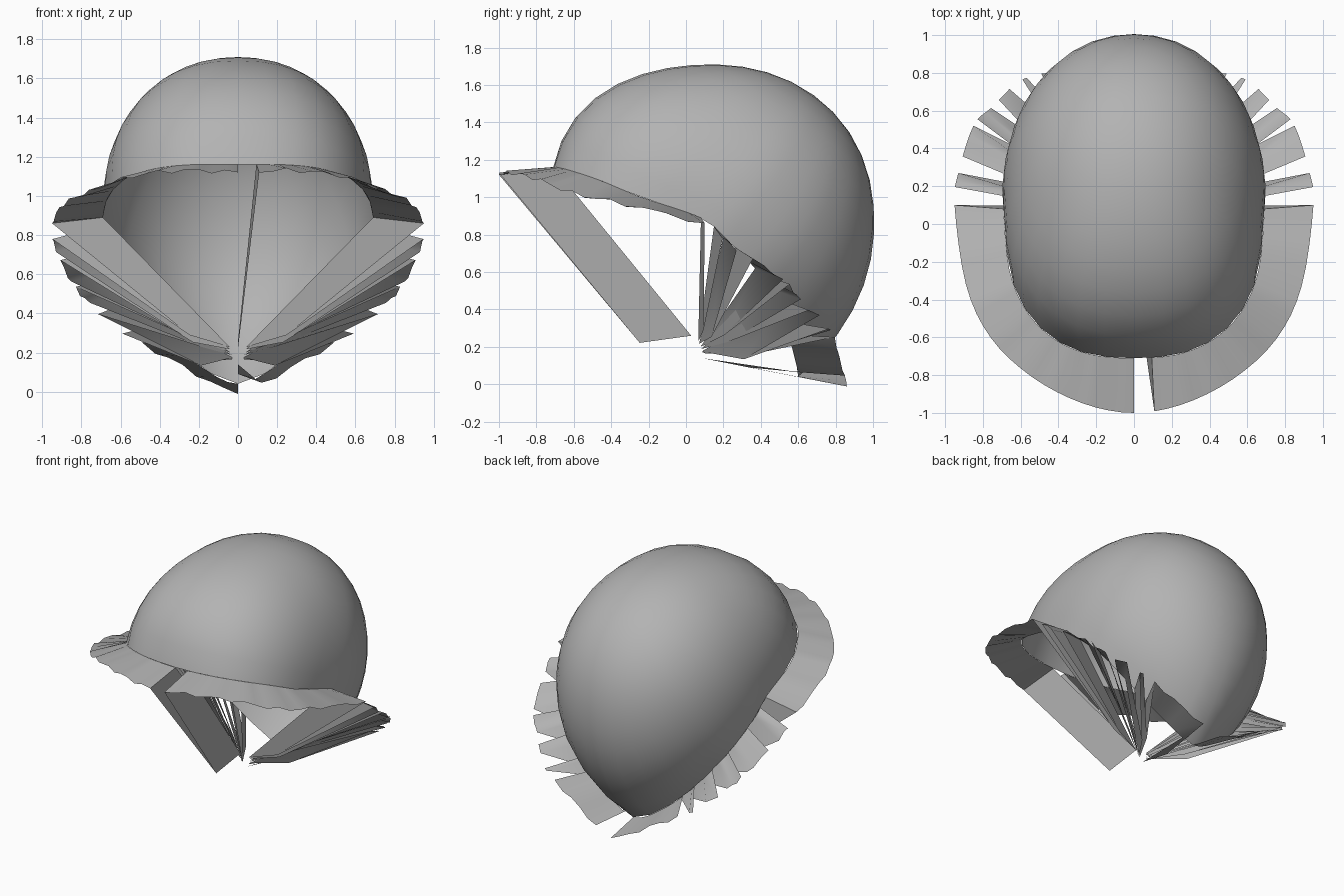
import bpy, bmesh, math
from mathutils import Vector

cube = bpy.data.objects.get("Cube")
if cube:
    bpy.data.objects.remove(cube, do_unlink=True)

grey = bpy.data.materials.new("plain grey")
grey.use_nodes = True
GREY = (0.45, 0.45, 0.45, 1)
grey.diffuse_color = GREY
grey.node_tree.nodes["Principled BSDF"].inputs["Base Color"].default_value = GREY

# Half outline, front to back: crown rim and frill edge
RIM = [(0, -.71, 1.16), (.23, -.69, 1.16), (.42, -.61, 1.14), (.57, -.46, 1.09),
       (.66, -.24, 1.0), (.69, .08, .89), (.69, .2, .79), (.63, .37, .62),
       (.56, .44, .51), (.42, .52, .33), (.22, .58, .15), (0, .6, .04)]
EDGE = [(0, -1, 1.12), (.27, -.95, 1.13), (.54, -.81, 1.1), (.76, -.6, 1.02),
        (.89, -.32, .96), (.95, .1, .85), (.93, .27, .72), (.85, .52, .56),
        (.75, .62, .44), (.58, .77, .3), (.3, .82, .14), (0, .86, 0)]
LAST = len(RIM) - 1


def curve_point(keys, u):
    """Smooth point on the half outline, mirrored past either end."""
    def key(i):
        v = Vector(keys[-i if i < 0 else 2 * LAST - i if i > LAST else i])
        if i < 0 or i > LAST:
            v.x = -v.x
        return v
    i = min(int(u), LAST - 1)
    t = u - i
    a, b, c, d = (key(i + k) for k in (-1, 0, 1, 2))
    return b + (c - a) * t / 2 + (a - b * 2.5 + c * 2 - d / 2) * t * t \
        + ((b - c) * 1.5 + (d - a) / 2) * t ** 3


def side(v, s):
    return Vector((v.x * s, v.y, v.z))


def make_object(name, bm, angle):
    mesh = bpy.data.meshes.new(name)
    bm.to_mesh(mesh)
    bm.free()
    mesh.materials.append(grey)
    obj = bpy.data.objects.new(name, mesh)
    bpy.context.collection.objects.link(obj)
    bpy.ops.object.select_all(action='DESELECT')
    obj.select_set(True)
    bpy.context.view_layer.objects.active = obj
    bpy.ops.object.shade_smooth_by_angle(angle=math.radians(angle))
    return obj


# Crown: rounded shell, fuller at the front, spread from apex to slanted rim
CENTRE = Vector((0, .13, .9))
SIZE = Vector((.7, .87, .81))
APEX = Vector((0, .65, .76)).normalized()


def shell_radius(d):
    p = 2.12 - .35 * min(d.y, 0)
    return sum(abs(d[k] / SIZE[k]) ** p for k in range(3)) ** (-1 / p)


def crown():
    bm = bmesh.new()
    half, rings = 18, 12
    us = [LAST * i / half for i in range(half + 1)]
    rim = [curve_point(RIM, u) for u in us]
    rim += [side(v, -1) for v in rim[-2:0:-1]]
    top = bm.verts.new(CENTRE + APEX * shell_radius(APEX))
    loops = []
    for r in range(1, rings + 1):
        t = r / rings
        loop = []
        for p in rim:
            out = p - CENTRE
            d = APEX.slerp(out.normalized(), t)
            fit = out.length / shell_radius(out.normalized())
            loop.append(bm.verts.new(
                CENTRE + d * shell_radius(d) * (1 + (fit - 1) * t ** 4)))
        loops.append(loop)
    n = len(rim)
    for i in range(n):
        j = (i + 1) % n
        bm.faces.new((top, loops[0][i], loops[0][j]))
        for a, b in zip(loops, loops[1:]):
            bm.faces.new((a[i], b[i], b[j], a[j]))
    make_object("crown", bm, 60)


# Frill: spread sections joined by folds gathered to a knot under the crown
SECTIONS = [(0, 5), (5.5, 6.0), (6.35, 7.0), (7.25, 7.95), (8.25, 8.6),
            (8.95, 9.05), (9.35, LAST)]


def spread_spoke(u):
    inner, outer = curve_point(RIM, u), curve_point(EDGE, u)
    outer.z += .012 * math.sin(u * 9)
    return inner, outer


def gathered_spoke(u):
    inner, outer = spread_spoke(u)
    knot = Vector((inner.x * .06, .06 + inner.y * .045, .135 + inner.z * .107))
    tip = knot + (outer - inner) * .95
    if 5 < u < 8.5:  # side folds sit level with the knot or just above it
        tip = knot + (outer - inner) * .8 + Vector((0, 0, .1))
    return knot, tip


def frill(name, s, trim):
    bm = bmesh.new()
    spokes = [gathered_spoke(0)]
    for k, (a, b) in enumerate(SECTIONS):
        start = a + trim if a == 0 else a
        end = b - trim if b == LAST else b
        steps = max(1, round((end - start) * 4))
        spokes += [spread_spoke(start + (end - start) * i / steps)
                   for i in range(steps + 1)]
        after = SECTIONS[k + 1][0] if k + 1 < len(SECTIONS) else LAST
        spokes.append(gathered_spoke((b + after) / 2))
    rows = [[bm.verts.new(side(v, s)) for v in spoke] for spoke in spokes]
    for a, b in zip(rows, rows[1:]):
        bm.faces.new((a[0], a[1], b[1], b[0]) if s > 0
                     else (b[0], b[1], a[1], a[0]))
    make_object(name, bm, 50)


crown()
frill("left_frill", 1, .4)
frill("right_frill", -1, 0)
